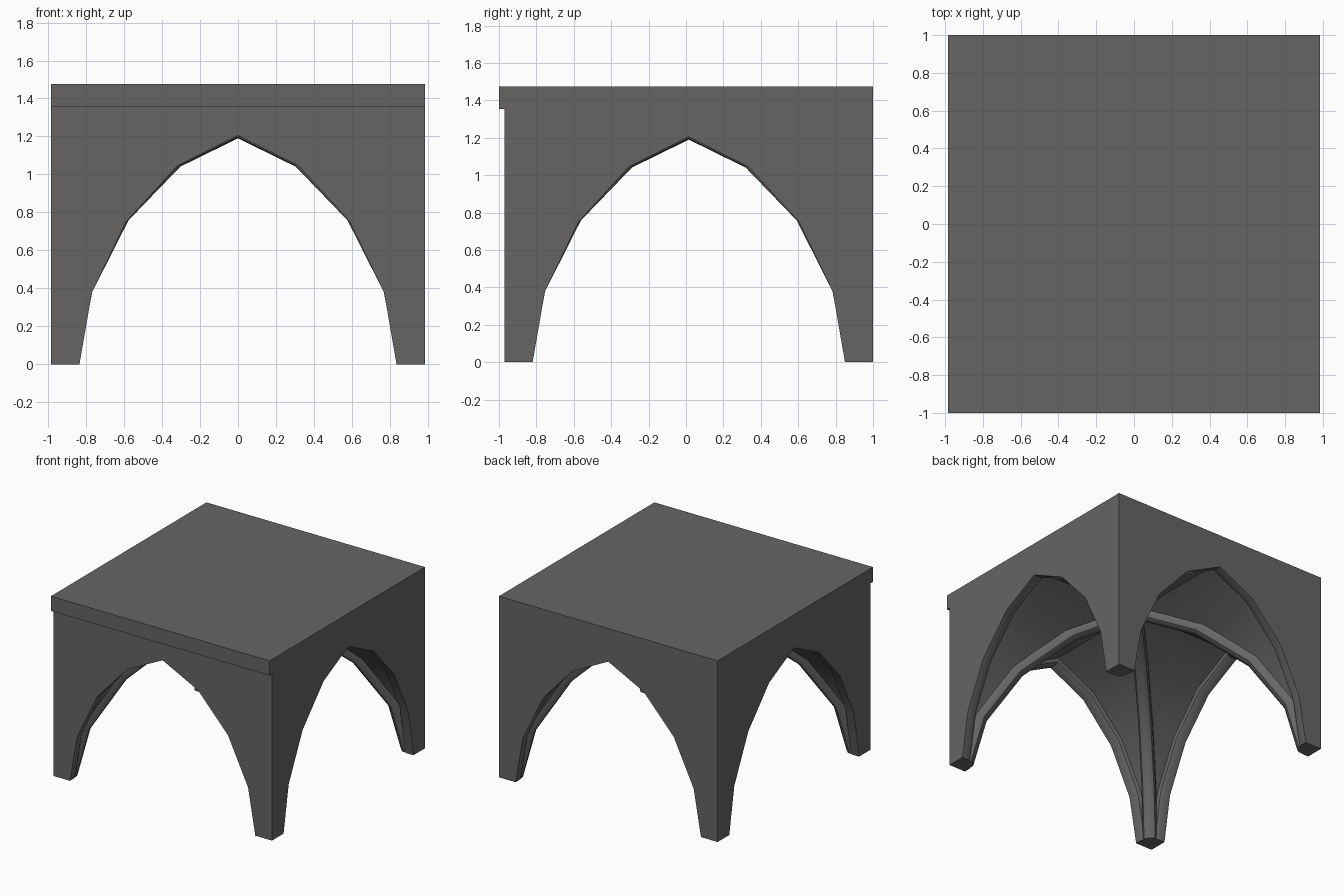
import bpy, bmesh, math
from mathutils import Matrix, Vector

if "Cube" in bpy.data.objects:
    bpy.data.objects.remove(bpy.data.objects["Cube"])

H = 0.985          # half width of the square bay
TOP = 1.475
CY = 0.015         # bay centre in y
ARCH = [(0.835, 0), (0.77, 0.375), (0.59, 0.75), (0.32, 1.045), (0, 1.205)]

stone = bpy.data.materials.new("grey stone")
stone.diffuse_color = (0.135, 0.13, 0.125, 1)
stone.use_nodes = True
stone.node_tree.nodes["Principled BSDF"].inputs["Base Color"].default_value = stone.diffuse_color


def finish(bm, name):
    bmesh.ops.remove_doubles(bm, verts=bm.verts[:], dist=1e-5)
    bmesh.ops.recalc_face_normals(bm, faces=bm.faces[:])
    me = bpy.data.meshes.new(name)
    bm.to_mesh(me)
    bm.free()
    me.materials.append(stone)
    ob = bpy.data.objects.new(name, me)
    bpy.context.collection.objects.link(ob)
    bpy.ops.object.select_all(action='DESELECT')
    ob.select_set(True)
    bpy.context.view_layer.objects.active = ob
    bpy.ops.object.shade_smooth_by_angle(angle=math.radians(30))
    return ob


def offset_arch(half, off):
    """Offset a half arch outward, then mirror it into a full arch."""
    pts = [Vector(p) for p in half]
    out = []
    for i, p in enumerate(pts):
        if i == 0:
            out.append(p + Vector((off, 0)))
            continue
        d0 = (p - pts[i - 1]).normalized()
        d1 = (pts[i + 1] - p).normalized() if i + 1 < len(pts) else Vector((d0.x, -d0.y))
        n0, n1 = Vector((d0.y, -d0.x)), Vector((d1.y, -d1.x))
        n = (n0 + n1).normalized()
        q = p + n * (off / n.dot(n0))
        if i + 1 == len(pts):
            q.x = 0
        out.append(q)
    return out + [Vector((-q.x, q.y)) for q in reversed(out[:-1])]


# vaulted bay: outer walls, moulded wall arches, groin webs, feet and roof
bm = bmesh.new()
profile = [(0, 0), (0.06, 0), (0.082, 0.012), (0.09, 0.04)]   # depth, offset
rows = [[Vector((p.x, -(H - d), p.y)) for p in offset_arch(ARCH, o)] for d, o in profile]
rows.append([Vector((p.x, -abs(p.x), p.y)) for p in offset_arch(ARCH, profile[-1][1])])
for k in range(4):
    rot = Matrix.Translation((0, CY, 0)) @ Matrix.Rotation(k * math.pi / 2, 4, 'Z')

    def face(pts):
        bm.faces.new([bm.verts.new(rot @ Vector(p)) for p in pts])

    face(rows[0] + [(-H, -H, 0), (-H, -H, TOP), (H, -H, TOP), (H, -H, 0)])
    for a, b in zip(rows, rows[1:]):
        for i in range(len(a) - 1):
            face([a[i], a[i + 1], b[i + 1], b[i]])
    # foot at the +x end of this wall, mirrored across the diagonal
    side = [r[0] for r in rows]
    other = [Vector((-p.y, -p.x, 0)) for p in reversed(side[:-1])]
    face([(H, -H, 0)] + side + other)
bm.faces.new([bm.verts.new((x * H, y * H + CY, TOP))
              for x, y in ((-1, -1), (1, -1), (1, 1), (-1, 1))])
finish(bm, "vaulted_bay")

# diagonal ribs crossing at the centre
RIB = [(0.86, 0), (0.79, 0.375), (0.60, 0.75), (0.32, 1.04), (0, 1.197)]
rib_half = [(s * math.sqrt(2), z) for s, z in RIB]
section = [(-0.053, 0.075), (-0.053, 0.035), (-0.042, 0.012), (-0.02, 0),
           (0.02, 0), (0.042, 0.012), (0.053, 0.035), (0.053, 0.075)]
for name, ang in (("diagonal_rib_a", 45), ("diagonal_rib_b", -45)):
    bm = bmesh.new()
    rot = Matrix.Translation((0, CY, 0)) @ Matrix.Rotation(math.radians(ang), 4, 'Z')
    lines = [[bm.verts.new(rot @ Vector((p.x, w, p.y))) for p in offset_arch(rib_half, o)]
             for w, o in section]
    n = len(lines)
    for j in range(n):
        a, b = lines[j], lines[(j + 1) % n]
        for i in range(len(a) - 1):
            bm.faces.new((a[i], a[i + 1], b[i + 1], b[i]))
    for end in (0, -1):
        bm.faces.new([l[end] for l in lines])
    finish(bm, name)

# projecting band along the top of the front wall
bm = bmesh.new()
bmesh.ops.create_cube(bm, size=1, matrix=Matrix.Translation((0, -0.985, 1.415))
                      @ Matrix.Diagonal((2 * H, 0.03, 0.12, 1)))
finish(bm, "front_cornice")
